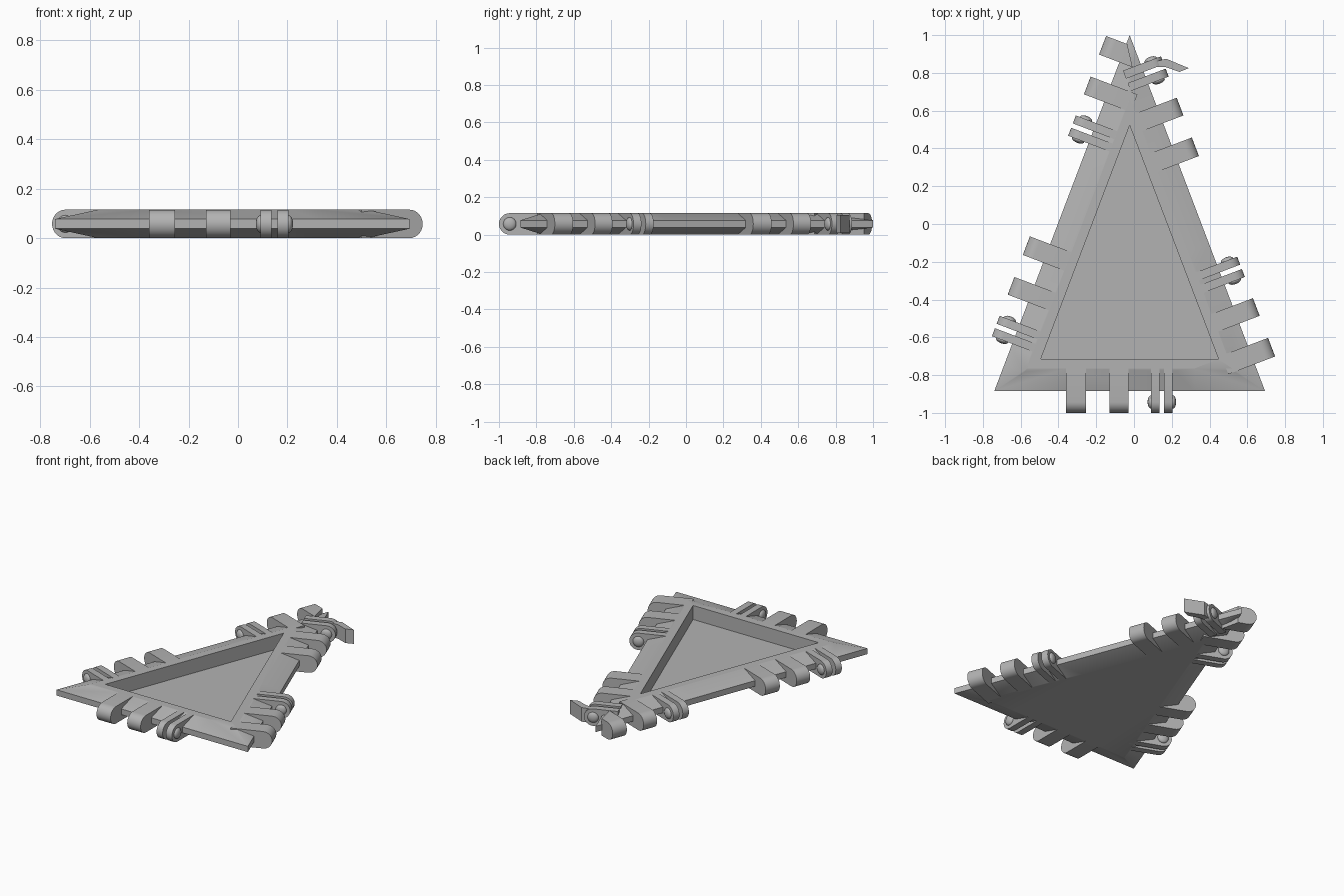
import bpy, bmesh, math
from mathutils import Matrix, Vector

if bpy.data.objects.get("Cube"):
    bpy.data.objects.remove(bpy.data.objects["Cube"], do_unlink=True)

H = 0.115           # panel thickness
R = H / 2           # hinge radius
LOW, HIGH = 0.038, 0.077   # edge band of the bevelled rim
BEVEL, NOTCH = 0.12, 0.075
CORNERS = [Vector((-0.74, -0.885)), Vector((0.694, -0.885)), Vector((-0.023, 1.0))]

grey = bpy.data.materials.new("plain grey")
grey.use_nodes = True
grey.diffuse_color = (0.45, 0.45, 0.45, 1)
grey.node_tree.nodes["Principled BSDF"].inputs["Base Color"].default_value = (0.45, 0.45, 0.45, 1)
parts = []


def finish(bm, name, matrix=None, helper=False):
    bmesh.ops.recalc_face_normals(bm, faces=bm.faces)
    mesh = bpy.data.meshes.new(name)
    bm.to_mesh(mesh)
    bm.free()
    if matrix:
        mesh.transform(matrix)
    obj = bpy.data.objects.new(name, mesh)
    bpy.context.collection.objects.link(obj)
    if helper:
        obj.hide_render = True
    else:
        mesh.materials.append(grey)
        parts.append(obj)
    return obj


def loft(rings, name, matrix=None, helper=False):
    """Closed solid through rings with equal point counts."""
    bm = bmesh.new()
    loops = [[bm.verts.new(p) for p in ring] for ring in rings]
    n = len(loops[0])
    for a, b in zip(loops, loops[1:]):
        for i in range(n):
            j = (i + 1) % n
            bm.faces.new((a[i], a[j], b[j], b[i]))
    bm.faces.new(loops[0][::-1])
    bm.faces.new(loops[-1])
    return finish(bm, name, matrix, helper)


def ball(name, matrix, u, v, size, helper=False):
    bm = bmesh.new()
    bmesh.ops.create_uvsphere(bm, u_segments=20, v_segments=12, radius=1)
    place = Matrix.Translation((u, v, R)) @ Matrix.Diagonal((*size, 1))
    return finish(bm, name, matrix @ place, helper)


def cut(obj, cutters):
    """Subtract the cutters, bake the result and drop the cutters."""
    for c in cutters:
        mod = obj.modifiers.new("cut", 'BOOLEAN')
        mod.operation, mod.solver, mod.object = 'DIFFERENCE', 'EXACT', c
    bpy.context.view_layer.update()
    graph = bpy.context.evaluated_depsgraph_get()
    mesh = bpy.data.meshes.new_from_object(obj.evaluated_get(graph))
    obj.modifiers.clear()
    obj.data = mesh
    mesh.materials.clear()
    mesh.materials.append(grey)
    for c in cutters:
        bpy.data.objects.remove(c, do_unlink=True)


def edge_frame(i):
    """Frame with x along the edge, y outward and z up."""
    a, b = CORNERS[i], CORNERS[(i + 1) % 3]
    d = (b - a).normalized()
    return Matrix(((d.x, d.y, 0, a.x), (d.y, -d.x, 0, a.y), (0, 0, 1, 0), (0, 0, 0, 1)))


def inset_triangle(inset, z):
    sides = [(CORNERS[i] - CORNERS[(i + 1) % 3]).length for i in range(3)]
    a, b, c = CORNERS
    total = sum(sides)
    centre = (a * sides[1] + b * sides[2] + c * sides[0]) / total
    inradius = abs((b - a).cross(c - a)) / total
    return [(*(centre + (p - centre) * (1 - inset / inradius)), z) for p in CORNERS]


def prism(profile, u0, u1, name, matrix, helper=False):
    return loft([[(u, v, z) for v, z in profile] for u in (u0, u1)], name, matrix, helper)


def lug(name, matrix, u0, u1, root0=-0.15, root1=-0.15):
    """Bar with a round end, used for tabs and clip plates."""
    arc = [(R + R * math.cos(t), R + R * math.sin(t))
           for t in (math.pi * (k / 14 - 0.5) for k in range(15))]
    rings = [[(u, r, 0)] + [(u, v, z) for v, z in arc] + [(u, r, H)]
             for u, r in ((u0, root0), (u1, root1))]
    return loft(rings, name, matrix)


# Triangular panel with a bevelled rim
panel = loft([inset_triangle(BEVEL, 0), inset_triangle(0, LOW),
              inset_triangle(0, HIGH), inset_triangle(BEVEL, H)], "panel")
cutters = [loft([inset_triangle(0.17, 0.02), inset_triangle(0.17, 0.2)], "pocket_cutter", helper=True)]

# Notch section that leaves a bevelled edge behind it
notch = [(-0.132, H + 0.01), (-NOTCH, HIGH), (-NOTCH, LOW),
         (-0.132, -0.01), (0.1, -0.01), (0.1, H + 0.01)]
slot = [(-0.11, -0.03), (0.12, -0.03), (0.12, H + 0.03), (-0.11, H + 0.03)]

# Hinge units: edge number, start along the edge
length = (CORNERS[2] - CORNERS[1]).length
units = [(0, 0.38), (1, 0.153), (1, 1.288), (2, length - 1.968), (2, length - 0.833)]
for n, (edge, s) in enumerate(units, 1):
    m = edge_frame(edge)
    cutters.append(prism(notch, s, s + 0.68, "notch_cutter", m, True))
    cutters.append(prism(slot, s + 0.435, s + 0.58, "slot_cutter", m, True))
    at_tip = n == 4
    near_tip = n == 3
    # Socket tabs with dimples on the facing sides
    roots = (-0.005, -0.075) if at_tip else (-0.15, -0.15)
    first = lug(f"hinge_tab_a_{n}", m, s, s + 0.105, *roots)
    second = lug(f"hinge_tab_b_{n}", m, s + 0.23, s + 0.33)
    for tab, u in ((first, s + 0.105), (second, s + 0.23)):
        cut(tab, [ball("dimple_cutter", m, u, R, (0.02, 0.035, 0.035), True)])
    # Split clip with a ball on each outer face
    root = -0.1 if near_tip else -0.15
    lug(f"clip_plate_a_{n}", m, s + 0.45, s + 0.495, root, root)
    lug(f"clip_plate_b_{n}", m, s + 0.52, s + 0.565, root, root)
    for side, u in (("a", s + 0.45), ("b", s + 0.565)):
        ball(f"clip_ball_{side}_{n}", m, u, R, (0.018, 0.035, 0.035))
cut(panel, cutters)

# Loose sliver beside the clip at the tip
plan = [(0, 0.83), (0.17, 0.875), (0.29, 0.825), (0.24, 0.805), (0.17, 0.83)]
loft([[(x, y, z) for x, y in plan] for z in (0.01, 0.105)], "tip_sliver")

# Smooth shading with sharp edges kept
bpy.ops.object.select_all(action='DESELECT')
for obj in parts:
    obj.select_set(True)
bpy.context.view_layer.objects.active = panel
bpy.ops.object.shade_smooth_by_angle(angle=math.radians(30))
